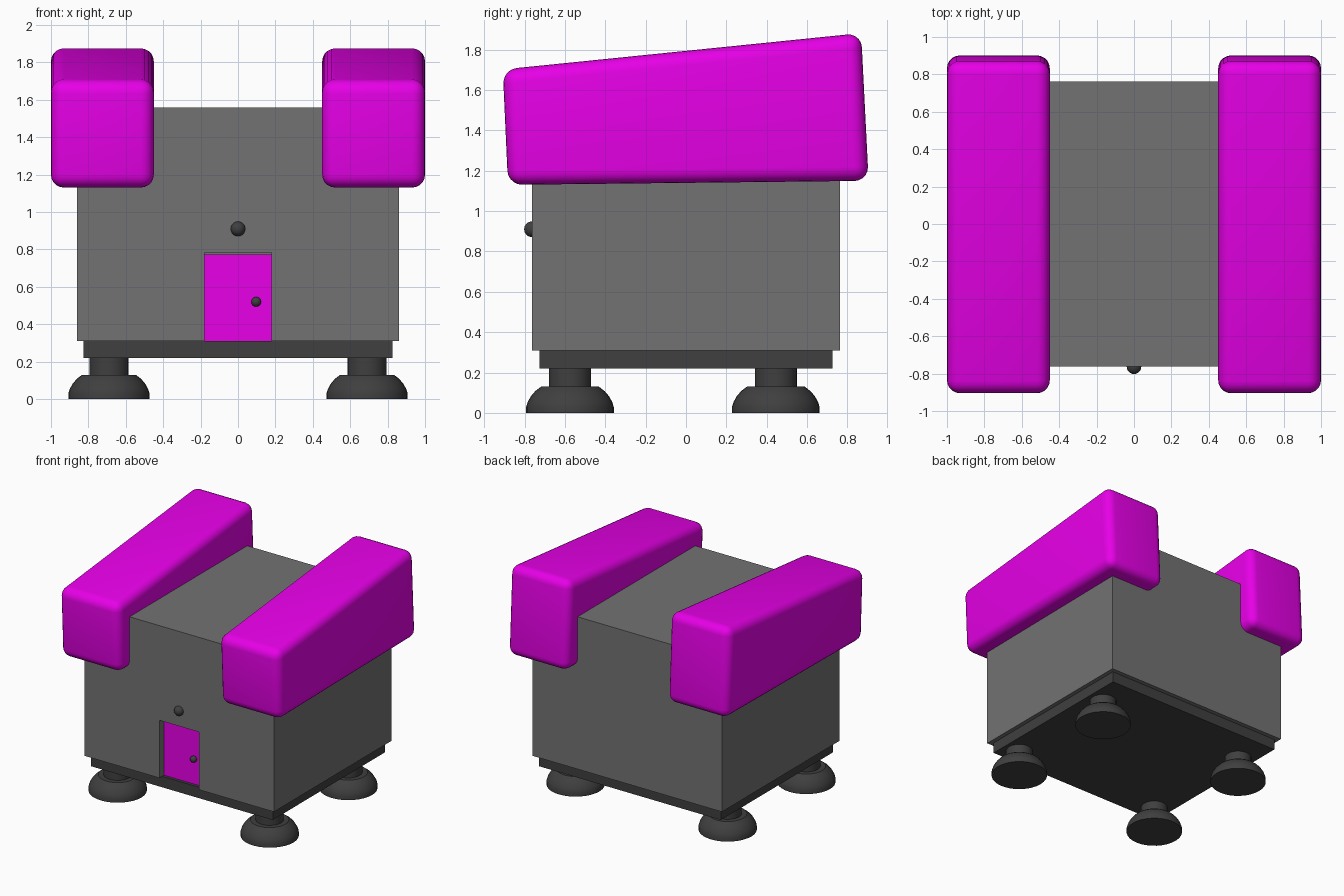
import bpy, bmesh, math

if "Cube" in bpy.data.objects:
    bpy.data.objects.remove(bpy.data.objects["Cube"])


def material(name, rgb):
    m = bpy.data.materials.new(name)
    m.diffuse_color = (*rgb, 1)
    m.use_nodes = True
    m.node_tree.nodes["Principled BSDF"].inputs["Base Color"].default_value = m.diffuse_color
    return m


MAGENTA = material("magenta", (0.8, 0.0, 0.8))
GREY = material("grey", (0.17, 0.17, 0.17))
DARK = material("dark_grey", (0.05, 0.05, 0.05))


def activate(ob):
    bpy.ops.object.select_all(action='DESELECT')
    ob.select_set(True)
    bpy.context.view_layer.objects.active = ob


def smooth(ob, angle=35):
    activate(ob)
    bpy.ops.object.shade_smooth_by_angle(angle=math.radians(angle))


def from_bmesh(name, bm, mat):
    bmesh.ops.recalc_face_normals(bm, faces=bm.faces)
    me = bpy.data.meshes.new(name)
    bm.to_mesh(me)
    bm.free()
    ob = bpy.data.objects.new(name, me)
    bpy.context.collection.objects.link(ob)
    me.materials.append(mat)
    return ob


def prism(name, outline, x0, x1, mat, bevel=0):
    """Extrude a (y, z) outline along x, optionally rounding all edges."""
    bm = bmesh.new()
    face = bm.faces.new([bm.verts.new((x0, y, z)) for y, z in outline])
    ext = bmesh.ops.extrude_face_region(bm, geom=[face])
    verts = [v for v in ext["geom"] if isinstance(v, bmesh.types.BMVert)]
    bmesh.ops.translate(bm, verts=verts, vec=(x1 - x0, 0, 0))
    if bevel:
        bmesh.ops.recalc_face_normals(bm, faces=bm.faces)
        bmesh.ops.bevel(bm, geom=bm.edges[:], offset=bevel, segments=5,
                        profile=0.5, affect='EDGES')
    return from_bmesh(name, bm, mat)


def box(name, x0, x1, y0, y1, z0, z1, mat):
    return prism(name, [(y0, z0), (y1, z0), (y1, z1), (y0, z1)], x0, x1, mat)


def lathe(name, profile, x, y, mat, n=32):
    """Spin an (r, z) profile around a vertical axis, with capped ends."""
    bm = bmesh.new()
    rings = [[bm.verts.new((x + r * math.cos(math.tau * i / n),
                            y + r * math.sin(math.tau * i / n), z))
              for i in range(n)] for r, z in profile]
    for a, b in zip(rings, rings[1:]):
        for i in range(n):
            j = (i + 1) % n
            bm.faces.new((a[i], a[j], b[j], b[i]))
    bm.faces.new(rings[0][::-1])
    bm.faces.new(rings[-1])
    ob = from_bmesh(name, bm, mat)
    smooth(ob)
    return ob


def ball(name, loc, r):
    bm = bmesh.new()
    bmesh.ops.create_uvsphere(bm, u_segments=24, v_segments=16, radius=r)
    bmesh.ops.translate(bm, verts=bm.verts, vec=loc)
    smooth(from_bmesh(name, bm, DARK))


# Main body with a doorway recess cut into the front
body = box("body", -0.86, 0.86, -0.763, 0.763, 0.31, 1.56, GREY)
cutter = box("doorway_cutter", -0.18, 0.18, -0.9, -0.69, 0.2, 0.783, GREY)
mod = body.modifiers.new("doorway", 'BOOLEAN')
mod.object = cutter
mod.solver = 'EXACT'
activate(body)
bpy.ops.object.modifier_apply(modifier=mod.name)
bpy.data.objects.remove(cutter, do_unlink=True)

# Door, knob and the round light above it
box("door", -0.179, 0.179, -0.705, -0.68, 0.311, 0.773, MAGENTA)
ball("door_knob", (0.097, -0.715, 0.52), 0.026)
ball("door_light", (0, -0.763, 0.91), 0.039)

# Base plate
box("base_plate", -0.825, 0.825, -0.727, 0.727, 0.22, 0.31, DARK)

# Domed feet on short posts
foot_profile = [(0.217, 0), (0.217, 0.03), (0.209, 0.055), (0.194, 0.082),
                (0.172, 0.108), (0.143, 0.13), (0.104, 0.13), (0.104, 0.225)]
for side, sx in (("left", -1), ("right", 1)):
    for end, y in (("front", -0.575), ("back", 0.445)):
        lathe(f"foot_{end}_{side}", foot_profile, sx * 0.69, y, DARK)

# Slanted rounded beams along both top edges
beam_outline = [(-0.882, 1.13), (0.905, 1.15), (0.868, 1.882), (-0.908, 1.702)]
for side, x0, x1 in (("left", -1, -0.45), ("right", 0.45, 1)):
    smooth(prism(f"roof_beam_{side}", beam_outline, x0, x1, MAGENTA, bevel=0.07))
